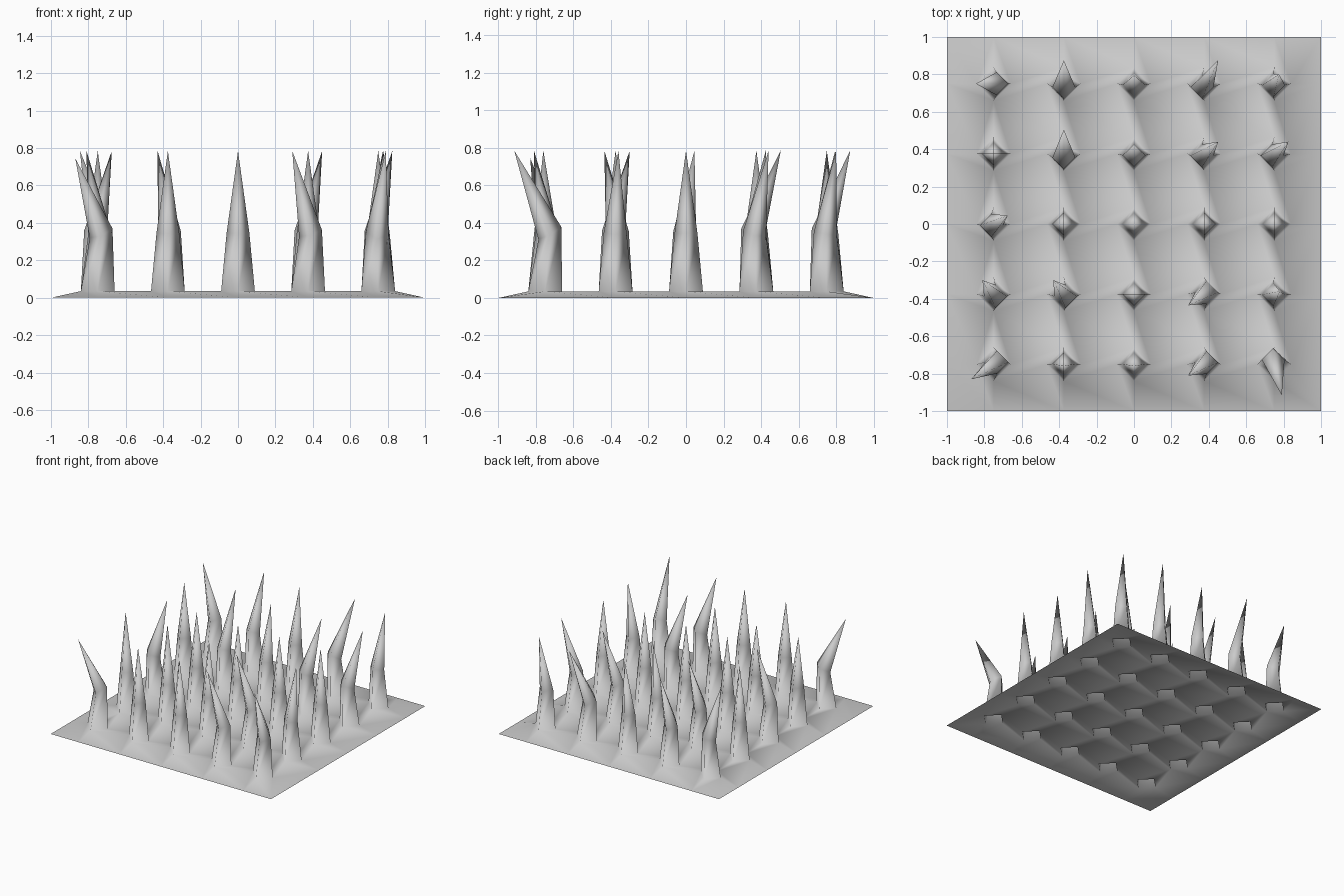
import bpy
import bmesh
from mathutils import Vector

cube = bpy.data.objects.get("Cube")
if cube:
    bpy.data.objects.remove(cube)

TOP, MID, TIP = 0.035, 0.345, 0.785     # heights of sheet, spike bend, spike tip
BASE_R, MID_R = 0.09, 0.061             # diamond half-widths
lines = [-1, -0.75, -0.375, 0, 0.375, 0.75, 1]

# Sideways lean of each tip, keyed by (column, row); the rest stand straight
leans = {
    (1, 1): (-0.12, -0.08), (2, 1): (0, -0.01), (3, 1): (0, -0.01),
    (4, 1): (-0.085, -0.06), (5, 1): (0.04, -0.165),
    (1, 2): (-0.06, 0.075), (2, 2): (-0.055, 0.075),
    (4, 2): (-0.085, -0.06), (5, 2): (0.03, 0.015),
    (1, 3): (0.075, 0.045),
    (2, 4): (0, 0.13), (3, 4): (0, 0.05),
    (4, 4): (0.075, 0.065), (5, 4): (0.075, 0.065),
    (1, 5): (-0.095, 0), (2, 5): (0, 0.125), (3, 5): (0, 0.045),
    (4, 5): (0.075, 0.125), (5, 5): (0.025, 0.05),
}

bm = bmesh.new()
points = {}


def point(col, row, dx=0, dy=0):
    """Shared sheet vertex: a rim point, or one corner of a spike's diamond base."""
    rim = col in (0, 6) or row in (0, 6)
    if rim:
        dx = dy = 0
    key = (col, row, dx, dy)
    if key not in points:
        points[key] = bm.verts.new((lines[col] + dx * BASE_R, lines[row] + dy * BASE_R,
                                    0 if rim else TOP))
    return points[key]


# Sheet panels: square cells with a corner cut off wherever a spike stands
for i in range(6):
    for j in range(6):
        corners = [(i, j), (i + 1, j), (i + 1, j + 1), (i, j + 1)]
        ring = []
        for k, (c, r) in enumerate(corners):
            for n in (corners[k - 1], corners[(k + 1) % 4]):
                v = point(c, r, n[0] - c, n[1] - r)
                if v not in ring:
                    ring.append(v)
        bm.faces.new(ring)

# Hollow four-sided spikes growing out of the diamond openings
for i in range(1, 6):
    for j in range(1, 6):
        centre = Vector((lines[i], lines[j], 0))
        lean = Vector((*leans.get((i, j), (0, 0)), 0))
        dirs = [(1, 0), (0, 1), (-1, 0), (0, -1)]
        base = [point(i, j, *d) for d in dirs]
        bend = []
        for d in dirs:
            out = Vector((*d, 0)) * MID_R
            height = MID - out.dot(lean) / 0.3
            bend.append(bm.verts.new(centre + out - lean * 0.15 + Vector((0, 0, height))))
        drop = 0.04 if (i, j) == (1, 1) else 0
        tip = bm.verts.new(centre + lean + Vector((0, 0, TIP - drop)))
        for k in range(4):
            n = (k + 1) % 4
            bm.faces.new((base[k], base[n], bend[n], bend[k]))
            bm.faces.new((bend[k], bend[n], tip))

for face in bm.faces:
    face.smooth = True

mesh = bpy.data.meshes.new("spiked_sheet")
bm.to_mesh(mesh)
bm.free()
spiked_sheet = bpy.data.objects.new("spiked_sheet", mesh)
bpy.context.collection.objects.link(spiked_sheet)

# Single plain grey
grey = bpy.data.materials.new("light_grey")
grey.use_nodes = True
colour = (0.6, 0.6, 0.6, 1)
grey.diffuse_color = colour
grey.node_tree.nodes["Principled BSDF"].inputs["Base Color"].default_value = colour
mesh.materials.append(grey)
